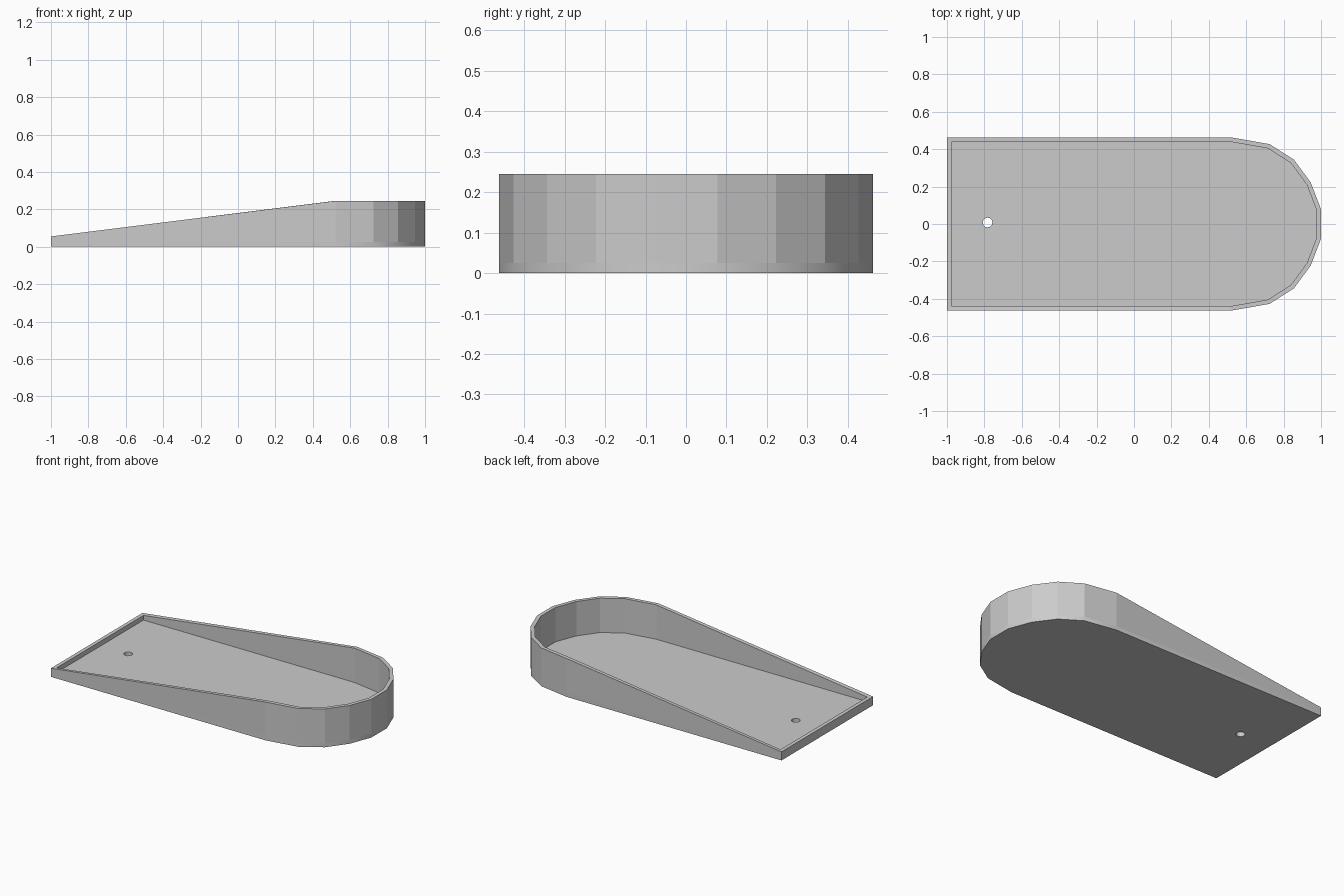
import bpy, bmesh, math
from mathutils import Vector

if "Cube" in bpy.data.objects:
    bpy.data.objects.remove(bpy.data.objects["Cube"])

WALL, FLOOR, LOW, HIGH = 0.024, 0.025, 0.055, 0.245

# half outline (y > 0), from the rounded nose back to the square end
half = [(1.0, 0.078), (0.945, 0.222), (0.855, 0.344), (0.725, 0.427),
        (0.52, 0.463), (-1.0, 0.463)]
outline = [Vector(p) for p in half] + [Vector((x, -y)) for x, y in reversed(half)]


def inset(points, d):
    """Mitred inward offset of a counter-clockwise polygon."""
    result = []
    for i, p in enumerate(points):
        a = (p - points[i - 1]).normalized()
        b = (points[(i + 1) % len(points)] - p).normalized()
        na, nb = Vector((-a.y, a.x)), Vector((-b.y, b.x))
        result.append(p + (na + nb) * d / (1 + na.dot(nb)))
    return result


# floor plate: filled outline with a round drain hole
curve = bpy.data.curves.new("floor_plate", 'CURVE')
curve.dimensions, curve.fill_mode, curve.extrude = '2D', 'BOTH', FLOOR / 2
hole = [Vector((-0.783 + 0.026 * math.cos(t), 0.008 + 0.026 * math.sin(t)))
        for t in (math.tau * i / 12 for i in range(12))]
for loop in (outline, hole):
    spline = curve.splines.new('POLY')
    spline.points.add(len(loop) - 1)
    for point, co in zip(spline.points, loop):
        point.co = (co.x, co.y, 0, 1)
    spline.use_cyclic_u = True
floor = bpy.data.objects.new("floor_plate", curve)
floor.location.z = FLOOR / 2
bpy.context.collection.objects.link(floor)
bpy.context.view_layer.objects.active = floor
floor.select_set(True)
bpy.ops.object.convert(target='MESH')
bpy.ops.object.shade_smooth_by_angle(angle=math.radians(35))

# rim wall: low at the square end, sloping up to the full-height nose
bm = bmesh.new()
rings = []
for loop, top in ((outline, False), (outline, True),
                  (inset(outline, WALL), True), (inset(outline, WALL), False)):
    ring = []
    for p in loop:
        z = (LOW if p.x < -0.9 else HIGH) if top else FLOOR
        ring.append(bm.verts.new((p.x, p.y, z)))
    rings.append(ring)
n = len(outline)
for lower, upper in zip(rings, rings[1:] + rings[:1]):
    for i in range(n):
        j = (i + 1) % n
        bm.faces.new((lower[i], lower[j], upper[j], upper[i]))
bmesh.ops.recalc_face_normals(bm, faces=bm.faces)
mesh = bpy.data.meshes.new("rim_wall")
bm.to_mesh(mesh)
bm.free()
bpy.context.collection.objects.link(bpy.data.objects.new("rim_wall", mesh))
